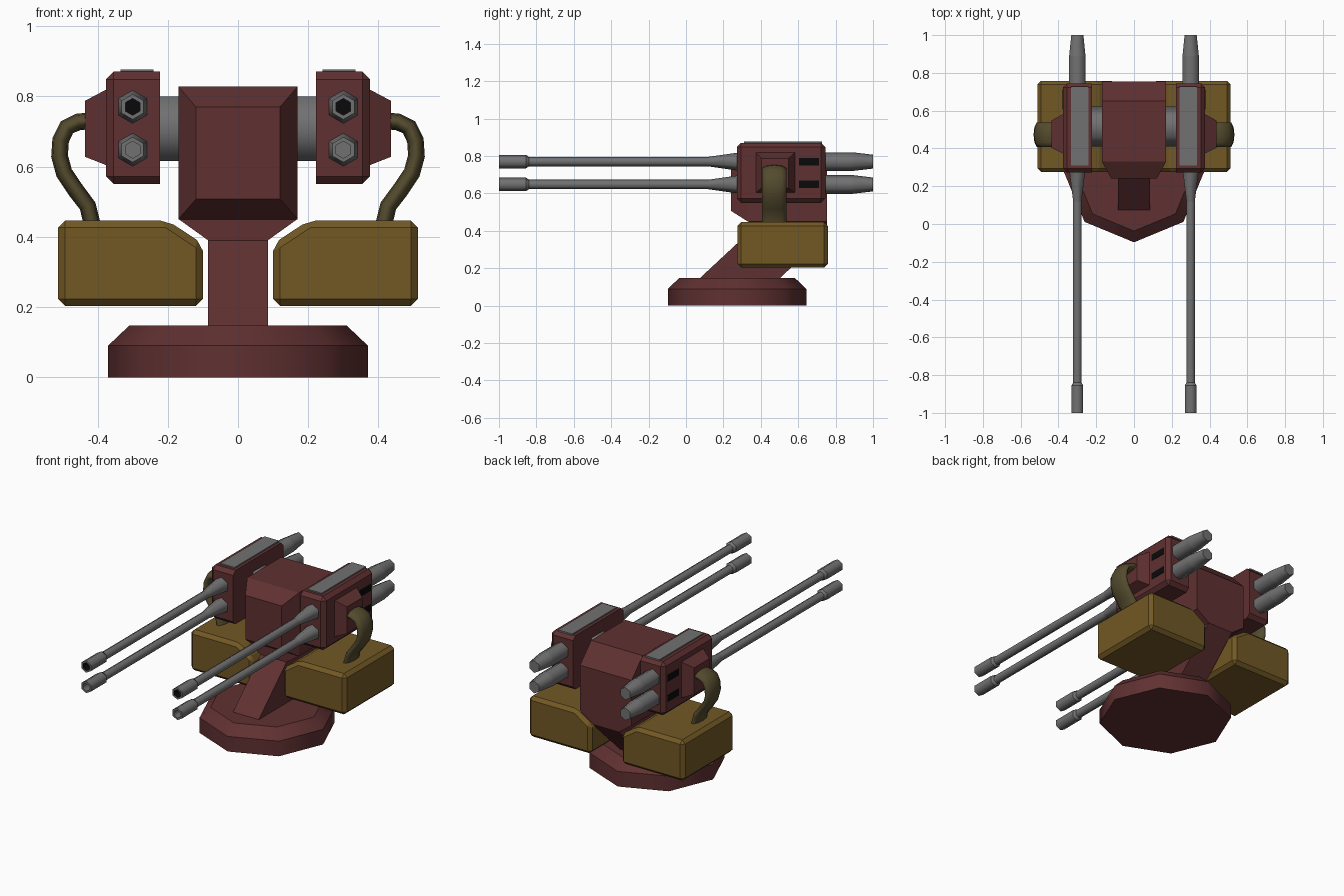
import bpy, bmesh, math
from mathutils import Vector

cube = bpy.data.objects.get("Cube")
if cube:
    bpy.data.objects.remove(cube, do_unlink=True)


def material(name, rgb):
    m = bpy.data.materials.new(name)
    m.diffuse_color = (*rgb, 1)
    m.use_nodes = True
    bsdf = next(n for n in m.node_tree.nodes if n.type == 'BSDF_PRINCIPLED')
    bsdf.inputs["Base Color"].default_value = (*rgb, 1)
    return m


RED = material("dark_red_paint", (0.117, 0.030, 0.031))
OCHRE = material("ochre_paint", (0.168, 0.098, 0.018))
GREY = material("gun_metal", (0.165, 0.165, 0.165))
OLIVE = material("olive_hose", (0.088, 0.070, 0.027))
BLACK = material("black_opening", (0.003, 0.003, 0.003))


def finish(name, bm, mats):
    bmesh.ops.recalc_face_normals(bm, faces=bm.faces)
    me = bpy.data.meshes.new(name)
    bm.to_mesh(me)
    bm.free()
    for m in mats:
        me.materials.append(m)
    ob = bpy.data.objects.new(name, me)
    bpy.context.collection.objects.link(ob)
    return ob


def loft(name, rings, mats, smooth=False, sharp_rings=True, dark_from=None):
    """Skin a list of point rings and cap both ends."""
    bm = bmesh.new()
    vr = [[bm.verts.new(p) for p in ring] for ring in rings]
    n = len(vr[0])
    for k, (a, b) in enumerate(zip(vr, vr[1:])):
        for i in range(n):
            j = (i + 1) % n
            f = bm.faces.new((a[i], a[j], b[j], b[i]))
            f.smooth = smooth
            if dark_from is not None and k >= dark_from:
                f.material_index = 1
    bm.faces.new(vr[0])
    cap = bm.faces.new(vr[-1])
    if dark_from is not None:
        cap.material_index = 1
    # keep creases crisp between sections
    for k, ring in enumerate(vr):
        if sharp_rings or k in (0, len(vr) - 1):
            for i in range(n):
                e = bm.edges.get((ring[i], ring[(i + 1) % n]))
                e.smooth = False
    return finish(name, bm, mats)


def rect_y(y, hx, z0, z1):
    return [(-hx, y, z0), (hx, y, z0), (hx, y, z1), (-hx, y, z1)]


def rect_z(z, hx, y0, y1):
    return [(-hx, y0, z), (hx, y0, z), (hx, y1, z), (-hx, y1, z)]


def rect_x(x, y0, y1, z0, z1):
    return [(x, y0, z0), (x, y1, z0), (x, y1, z1), (x, y0, z1)]


def box(name, x0, x1, y0, y1, z0, z1, mat):
    return loft(name, [rect_x(x0, y0, y1, z0, z1), rect_x(x1, y0, y1, z0, z1)], [mat])


def prism(name, profile, y0, y1, mat, bevel, flat_x=None):
    """Extrude an x-z profile along y and bevel it, leaving a flat side at flat_x."""
    bm = bmesh.new()
    a = [bm.verts.new((x, y0, z)) for x, z in profile]
    b = [bm.verts.new((x, y1, z)) for x, z in profile]
    n = len(a)
    for i in range(n):
        j = (i + 1) % n
        bm.faces.new((a[i], a[j], b[j], b[i]))
    bm.faces.new(a)
    bm.faces.new(b)
    bmesh.ops.recalc_face_normals(bm, faces=bm.faces)
    edges = [e for e in bm.edges if flat_x is None
             or not all(abs(v.co.x - flat_x) < 1e-5 for v in e.verts)]
    bmesh.ops.bevel(bm, geom=edges, offset=bevel, segments=1, affect='EDGES', profile=0.5)
    return finish(name, bm, [mat])


def hex_y(x, z, y, r):
    # six-sided section with a corner pointing up
    return [(x + r * math.sin(i * math.pi / 3), y, z + r * math.cos(i * math.pi / 3))
            for i in range(6)]


# Octagonal foot
def octagon(z, r):
    return [(r * math.sin(i * math.pi / 4), 0.273 - r * math.cos(i * math.pi / 4), z)
            for i in range(8)]


loft("base", [octagon(0, 0.37), octagon(0.09, 0.37), octagon(0.147, 0.31)], [RED], smooth=True)

# Leaning support that flares out under the body
loft("support_arm", [rect_z(0.12, 0.085, 0.045, 0.475), rect_z(0.39, 0.085, 0.335, 0.755),
                     rect_z(0.451, 0.17, 0.335, 0.755)], [RED])

# Central body with a tapered nose and sloped rear
loft("body", [rect_y(0.24, 0.12, 0.507, 0.77), rect_y(0.33, 0.17, 0.45, 0.828),
              rect_y(0.65, 0.17, 0.45, 0.828), rect_y(0.755, 0.17, 0.45, 0.72)], [RED])

# Hexagonal axle joining the gun housings to the body
axle = [[(x, 0.515 + 0.106 * math.cos(i * math.pi / 3),
          0.707 + 0.106 * math.sin(i * math.pi / 3)) for i in range(6)] for x in (-0.24, 0.24)]
loft("axle", axle, [GREY], smooth=True)

# Hose centre line in x-z
HOSE = [(0.415, 0.731), (0.455, 0.727), (0.487, 0.712), (0.505, 0.675), (0.508, 0.63),
        (0.495, 0.582), (0.46, 0.53), (0.428, 0.488), (0.414, 0.43)]

for side, s in (("left", 1), ("right", -1)):
    # Gun housing
    prism(f"{side}_gun_housing",
          [(s * 0.222, 0.55), (s * 0.376, 0.55), (s * 0.376, 0.87), (s * 0.222, 0.87)],
          0.272, 0.745, RED, 0.022, flat_x=s * 0.222)
    box(f"{side}_top_plate", s * 0.24, s * 0.334, 0.31, 0.728, 0.868, 0.877, GREY)

    # Tapered hose socket on the outer side
    loft(f"{side}_hose_socket", [rect_x(s * 0.37, 0.37, 0.585, 0.602, 0.822),
                                 rect_x(s * 0.436, 0.403, 0.548, 0.628, 0.787)], [RED])

    # Vent slots
    for label, z in (("upper", 0.77), ("lower", 0.65)):
        box(f"{side}_{label}_vent", s * 0.372, s * 0.378, 0.605, 0.712, z - 0.02, z + 0.02, BLACK)

    # Ammunition box with its inner top corner cut off
    prism(f"{side}_ammo_box",
          [(s * 0.10, 0.203), (s * 0.512, 0.203), (s * 0.512, 0.446),
           (s * 0.20, 0.446), (s * 0.10, 0.38)], 0.275, 0.758, OCHRE, 0.02)

    # Flattened feed hose
    rings = []
    for k, (x, z) in enumerate(HOSE):
        p, q = HOSE[max(k - 1, 0)], HOSE[min(k + 1, len(HOSE) - 1)]
        nrm = Vector((q[1] - p[1], p[0] - q[0])).normalized() * 0.024
        rings.append([(s * (x + nrm.x * math.cos(a)), 0.472 + 0.068 * math.sin(a),
                       z + nrm.y * math.cos(a))
                      for a in (i * math.pi / 5 for i in range(10))])
    loft(f"{side}_feed_hose", rings, [OLIVE], smooth=True, sharp_rings=False)

    # Barrels in front, recoil tubes behind
    for label, z in (("upper", 0.77), ("lower", 0.648)):
        profile = [(0.30, 0.047), (0.27, 0.047), (0.12, 0.0255), (-0.84, 0.0255),
                   (-0.855, 0.036), (-1.0, 0.036), (-1.0, 0.024), (-0.95, 0.024)]
        loft(f"{side}_{label}_barrel", [hex_y(s * 0.30, z, y, r) for y, r in profile],
             [GREY, BLACK], smooth=True, dark_from=6 if label == "upper" else None)
        loft(f"{side}_{label}_recoil_tube",
             [hex_y(s * 0.30, z, y, r) for y, r in ((0.70, 0.05), (0.89, 0.05), (1.0, 0.037))],
             [GREY], smooth=True)
